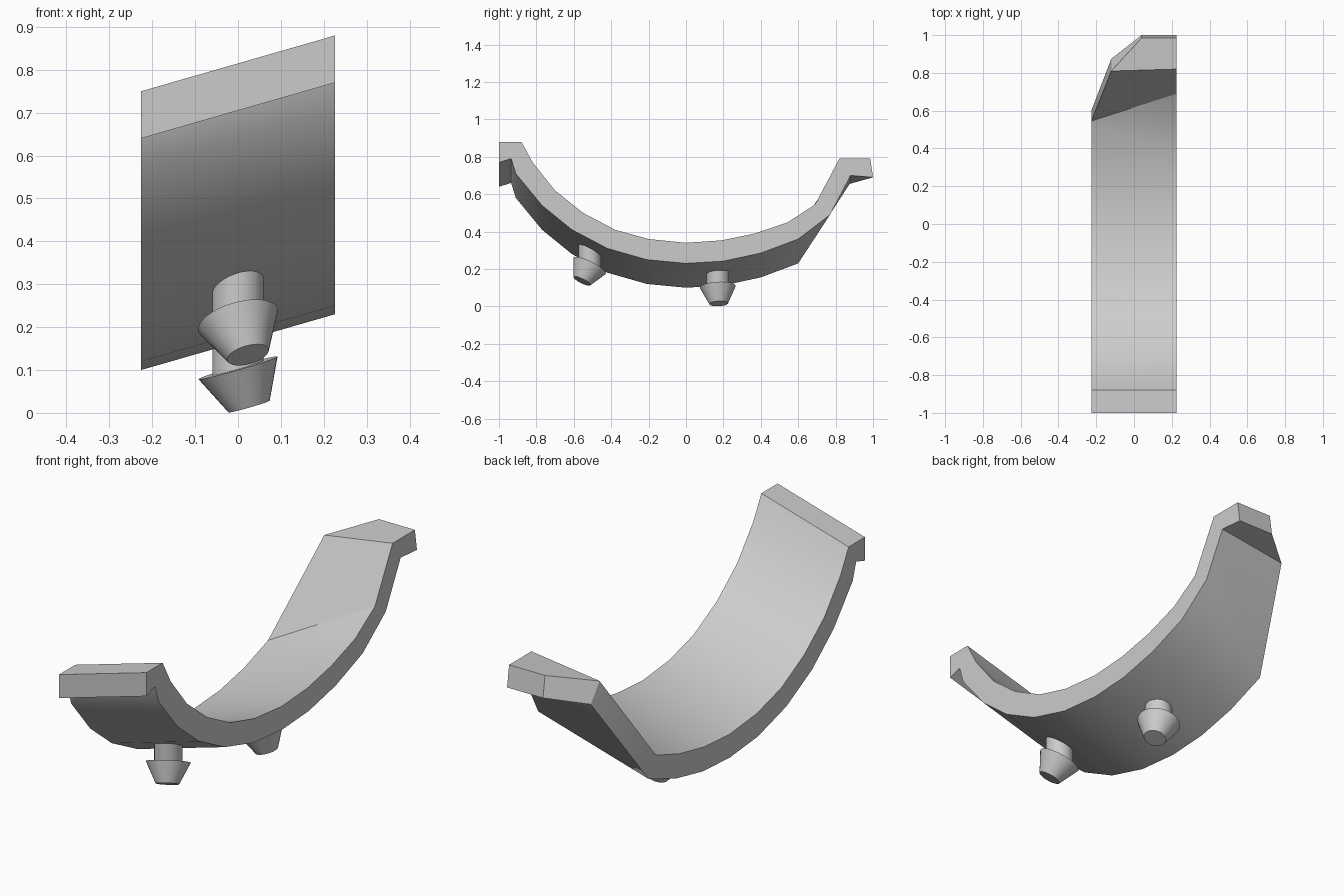
import bpy, bmesh
from mathutils import Vector

cube = bpy.data.objects.get("Cube")
if cube:
    bpy.data.objects.remove(cube, do_unlink=True)

grey = bpy.data.materials.new("plain_grey")
grey.use_nodes = True
colour = (0.6, 0.6, 0.6, 1)
grey.diffuse_color = colour
grey.node_tree.nodes["Principled BSDF"].inputs["Base Color"].default_value = colour


def finish(name, bm, angle=0.5):
    bmesh.ops.recalc_face_normals(bm, faces=bm.faces[:])
    mesh = bpy.data.meshes.new(name)
    bm.to_mesh(mesh)
    bm.free()
    mesh.materials.append(grey)
    obj = bpy.data.objects.new(name, mesh)
    bpy.context.collection.objects.link(obj)
    bpy.ops.object.select_all(action='DESELECT')
    obj.select_set(True)
    bpy.context.view_layer.objects.active = obj
    bpy.ops.object.shade_smooth_by_angle(angle=angle)
    return obj


# Curved band: inner and outer outline on the +x side, as (y, z)
HALF, DROP = 0.226, 0.13
inner = [(-1, .88), (-.88, .88), (-.82, .77), (-.70, .62), (-.55, .50), (-.38, .41), (-.20, .36),
         (0, .34), (.19, .353), (.37, .39), (.545, .45), (.69, .545), (.82, .79), (.985, .79)]
outer = [(-1, .77), (-.935, .79), (-.91, .71), (-.77, .54), (-.61, .41), (-.42, .31), (-.21, .25),
         (0, .23), (.20, .242), (.40, .285), (.60, .36), (.77, .49), (.88, .70), (1, .69)]


# The -x side is the same outline dropped lower, with its back end cut off obliquely
def far_side(outline, lip, tip):
    side = [(-HALF, y, z - DROP) for y, z in outline[:-3]]
    return side + [side[-1], lip, tip]


def near_side(outline):
    return [(HALF, y, z) for y, z in outline]


far_inner = far_side(inner[:10] + inner[10:11] + inner[11:], (-.12, .81, .74), (.04, .985, .79))
far_outer = far_side(outer, (-.12, .875, .655), (.04, 1, .69))
# The last curved station meets the one before it at the cut corner
far_inner[-3] = far_inner[-4]
far_outer[-3] = far_outer[-4]

bm = bmesh.new()
rails = [[bm.verts.new(p) for p in rail]
         for rail in (near_side(inner), far_inner, far_outer, near_side(outer))]
for a, b in zip(rails, rails[1:] + rails[:1]):
    for i in range(len(a) - 1):
        bm.faces.new((a[i], a[i + 1], b[i + 1], b[i]))
for end in (0, -1):
    bm.faces.new([rail[end] for rail in rails])
bmesh.ops.remove_doubles(bm, verts=bm.verts[:], dist=0.0005)
finish("curved_band", bm)


# Clip pegs: upright stem with a tapered head square to the band
def tube(name, start, end, r1, r2):
    start, end = Vector(start), Vector(end)
    axis = end - start
    bm = bmesh.new()
    bmesh.ops.create_cone(bm, cap_ends=True, segments=32, radius1=r1, radius2=r2, depth=axis.length)
    bm.transform(axis.to_track_quat('Z', 'Y').to_matrix().to_4x4())
    bmesh.ops.translate(bm, verts=bm.verts[:], vec=(start + end) / 2)
    finish(name, bm)


for label, y, z, top, lean in (("front", -.515, .217, .36, (.25, -.43, -.87)),
                               ("back", .17, .105, .23, (.276, .05, -.96))):
    head = Vector((0, y, z))
    tube(label + "_peg_stem", head - Vector((0, 0, .02)), (0, y, top), .06, .06)
    tube(label + "_peg_head", head, head + Vector(lean).normalized() * .094, .096, .05)
